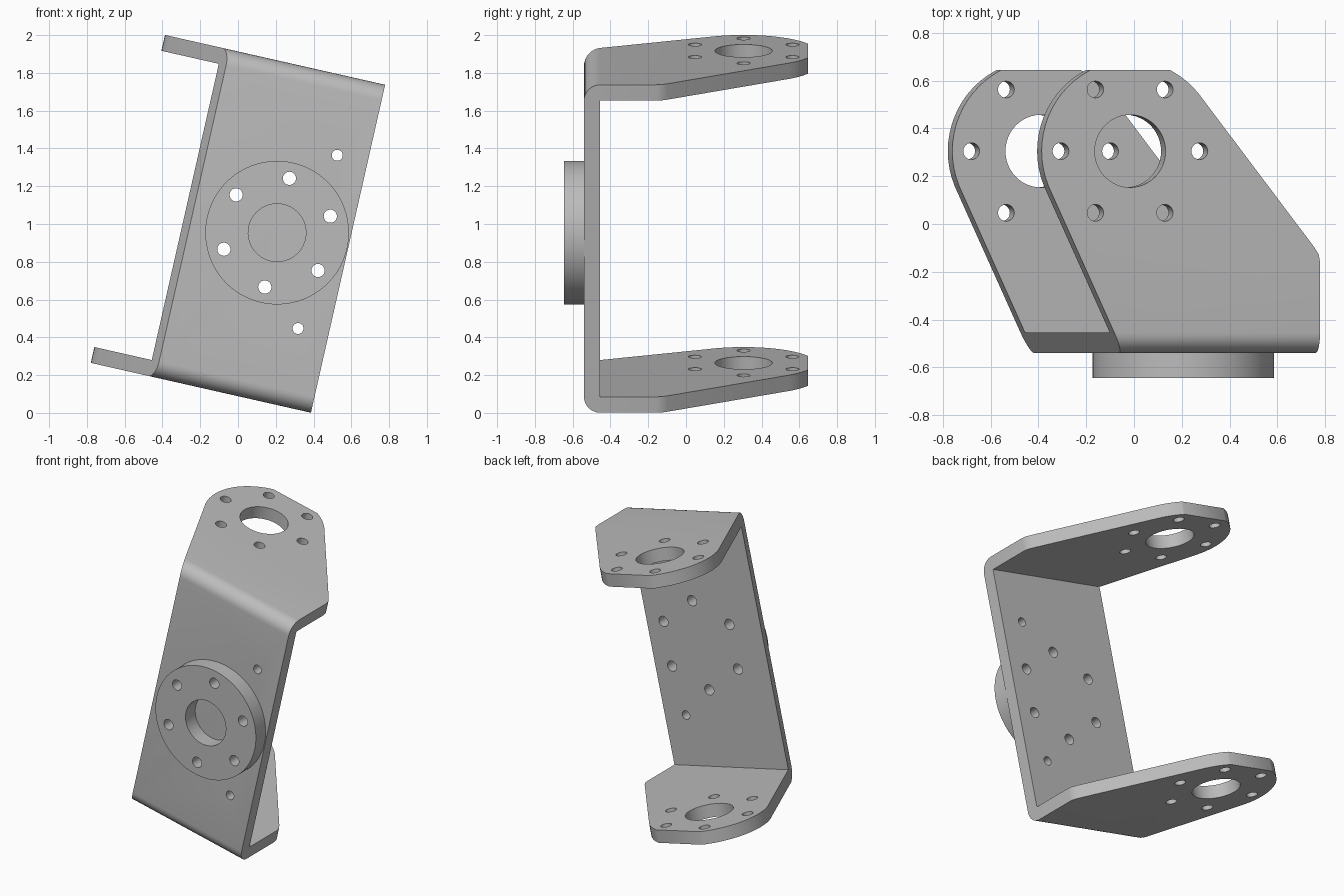
import bpy, bmesh, math
from mathutils import Matrix, Vector
from mathutils.geometry import convex_hull_2d

if "Cube" in bpy.data.objects:
    bpy.data.objects.remove(bpy.data.objects["Cube"])

HALF_W, HALF_H, THICK = 0.385, 0.89, 0.086      # back plate size and sheet thickness
FRONT, BACK, DISC_FRONT = -0.54, 0.645, -0.645  # depth limits along y
CX, CY, ARM_R = -0.43, 0.305, 0.38              # rounded end of the arms

grey = bpy.data.materials.new("grey metal")
grey.diffuse_color = (0.5, 0.5, 0.5, 1)
grey.use_nodes = True
grey.node_tree.nodes["Principled BSDF"].inputs["Base Color"].default_value = grey.diffuse_color


def finish(bm, name):
    bmesh.ops.recalc_face_normals(bm, faces=bm.faces)
    mesh = bpy.data.meshes.new(name)
    bm.to_mesh(mesh)
    bm.free()
    mesh.materials.append(grey)
    ob = bpy.data.objects.new(name, mesh)
    bpy.context.collection.objects.link(ob)
    return ob


def prism(name, points, offset):
    bm = bmesh.new()
    face = bm.faces.new([bm.verts.new(p) for p in points])
    ext = bmesh.ops.extrude_face_region(bm, geom=[face])
    moved = [v for v in ext["geom"] if isinstance(v, bmesh.types.BMVert)]
    bmesh.ops.translate(bm, verts=moved, vec=offset)
    return finish(bm, name)


def add_cylinder(bm, centre, radius, depth, axis, segments=32):
    turn = Matrix.Rotation(math.pi / 2, 4, 'X') if axis == 'Y' else Matrix()
    bmesh.ops.create_cone(bm, cap_ends=True, segments=segments, radius1=radius,
                          radius2=radius, depth=depth,
                          matrix=Matrix.Translation(centre) @ turn)


def cut(ob, tool, operation):
    mod = ob.modifiers.new("cut", 'BOOLEAN')
    mod.operation, mod.object, mod.solver = operation, tool, 'EXACT'
    bpy.context.view_layer.objects.active = ob
    bpy.ops.object.modifier_apply(modifier=mod.name)
    bpy.data.objects.remove(tool)


def ring(radius, start):
    return [(radius * math.cos(math.radians(start + 60 * i)),
             radius * math.sin(math.radians(start + 60 * i))) for i in range(6)]


# Bent sheet: U-shaped side profile with rounded outer bends
top = [(0.8, HALF_H - THICK), (0.8, HALF_H)]
for i in range(9):
    a = math.radians(90 + 90 * i / 8)
    top.append((FRONT + THICK * (1 + math.cos(a)), HALF_H - THICK * (1 - math.sin(a))))
inner = [(FRONT + THICK, HALF_H - THICK)]
profile = top + [(y, -z) for y, z in reversed(top)] + [(y, -z) for y, z in inner] + inner
bracket = prism("bracket", [(-1.0, y, z) for y, z in profile], (2, 0, 0))

# Arm outline: straight base, tangents to a round end that is cut flat at the back
flat = math.sqrt(ARM_R ** 2 - (BACK - CY) ** 2)
outline = [(-HALF_W, -0.7), (HALF_W, -0.7), (-HALF_W, FRONT + THICK), (HALF_W, -0.16),
           (0.379, -0.127), (0.36, -0.097), (CX - flat, BACK), (CX + flat, BACK)]
for i in range(64):
    a = math.tau * i / 64
    if CY + ARM_R * math.sin(a) < BACK:
        outline.append((CX + ARM_R * math.cos(a), CY + ARM_R * math.sin(a)))
hull = [outline[i] for i in convex_hull_2d([Vector(p) for p in outline])]
cut(bracket, prism("outline_cutter", [(x, y, -1.2) for x, y in hull], (0, 0, 2.4)), 'INTERSECT')

# Holes in both arms and in the back plate
bm = bmesh.new()
add_cylinder(bm, (CX, CY, 0), 0.152, 2.4, 'Z', 48)
for x, y in ring(0.298, 0):
    add_cylinder(bm, (CX + x, CY + y, 0), 0.035, 2.4, 'Z', 24)
for x, z in ring(0.295, 90):
    add_cylinder(bm, (x, -0.5, z), 0.035, 0.4, 'Y', 24)
for z in (-0.47, 0.47):
    add_cylinder(bm, (0.22, -0.5, z), 0.029, 0.4, 'Y', 24)
cut(bracket, finish(bm, "bracket_hole_cutter"), 'DIFFERENCE')

# Round mounting flange with a centre recess and bolt holes
bm = bmesh.new()
add_cylinder(bm, (0, (DISC_FRONT + FRONT) / 2, 0), 0.38, FRONT - DISC_FRONT, 'Y', 96)
flange = finish(bm, "mounting_flange")
bm = bmesh.new()
add_cylinder(bm, (0, -0.6, 0), 0.153, 0.4, 'Y', 48)
for x, z in ring(0.295, 90):
    add_cylinder(bm, (x, -0.6, z), 0.035, 0.4, 'Y', 24)
cut(flange, finish(bm, "flange_hole_cutter"), 'DIFFERENCE')

# Smooth the curves and lean the whole part sideways
for ob in (bracket, flange):
    ob.location = (0.207, 0, 0.954)
    ob.rotation_euler = (0, math.radians(12.75), 0)
    bpy.ops.object.select_all(action='DESELECT')
    ob.select_set(True)
    bpy.context.view_layer.objects.active = ob
    bpy.ops.object.shade_smooth_by_angle(angle=math.radians(30))
